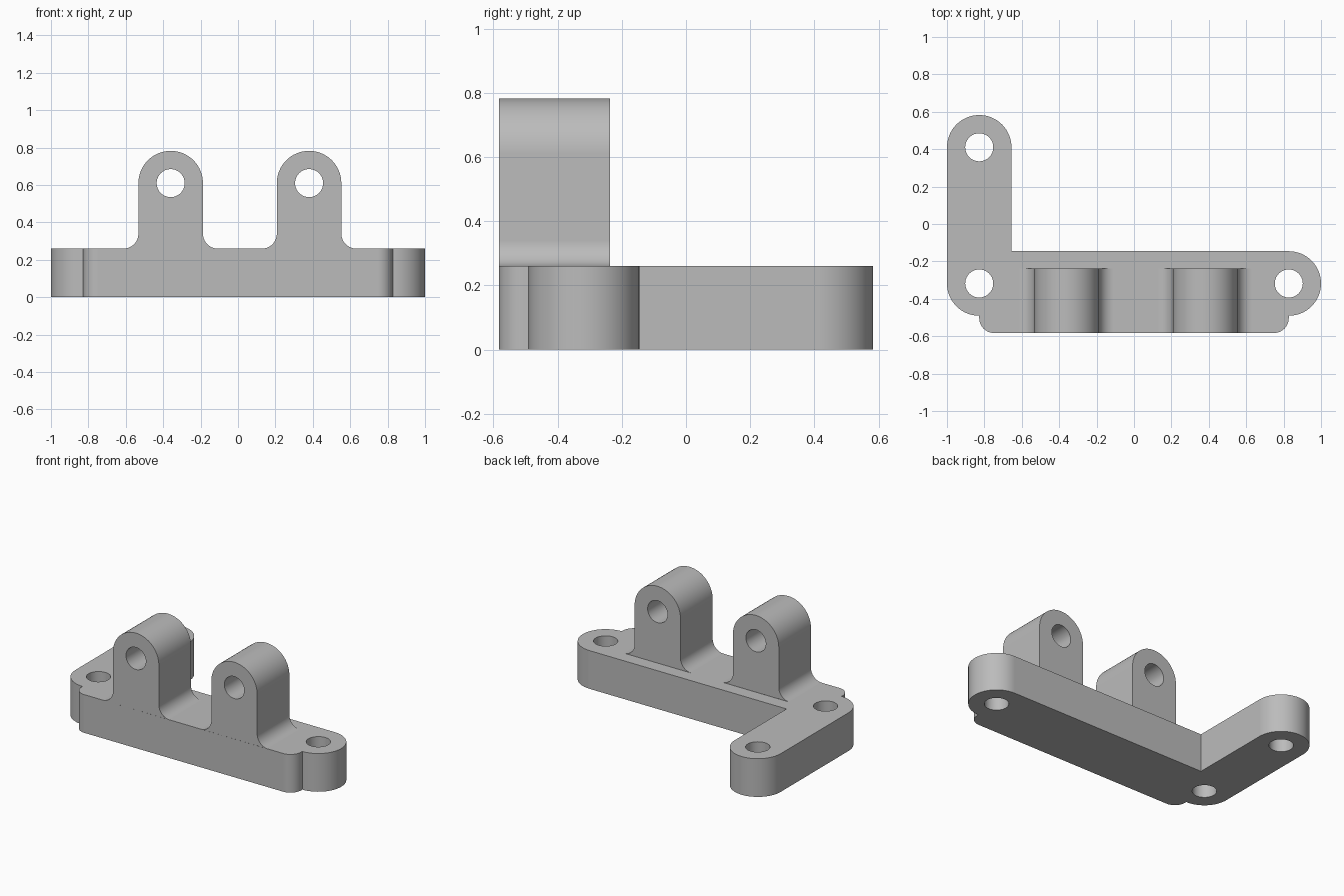
import bpy, bmesh
from math import sin, cos, radians, pi
from mathutils import Matrix

cube = bpy.data.objects.get("Cube")
if cube:
    bpy.data.objects.remove(cube)

BASE_H = 0.26      # plate thickness
R = 0.1725         # boss and lug radius
HOLE = 0.075
FILLET = 0.08
FRONT, LUG_BACK = -0.583, -0.237
BOSS_X, BOSS_Y, ARM_Y = 0.8275, -0.318, 0.41
LUG_Z = 0.61

grey = bpy.data.materials.new("grey")
grey.use_nodes = True
colour = (0.5, 0.5, 0.5, 1)
grey.diffuse_color = colour
grey.node_tree.nodes["Principled BSDF"].inputs["Base Color"].default_value = colour


def arc(x, y, r, a, b, steps=16):
    angles = [radians(a + (b - a) * i / steps) for i in range(steps + 1)]
    return [(x + r * cos(t), y + r * sin(t)) for t in angles]


def circle(x, y):
    return arc(x, y, HOLE, 0, 360, 40)[:-1]


def plate(name, loops, depth, matrix):
    """Fill an outline with holes, thicken it, and return a mesh object."""
    curve = bpy.data.curves.new(name, "CURVE")
    curve.dimensions = "2D"
    curve.fill_mode = "BOTH"
    curve.extrude = depth / 2
    for loop in loops:
        spline = curve.splines.new("POLY")
        spline.points.add(len(loop) - 1)
        for point, (x, y) in zip(spline.points, loop):
            point.co = (x, y, 0, 1)
        spline.use_cyclic_u = True
    temp = bpy.data.objects.new(name + "_outline", curve)
    bpy.context.collection.objects.link(temp)
    bpy.context.view_layer.update()
    graph = bpy.context.evaluated_depsgraph_get()
    mesh = bpy.data.meshes.new_from_object(temp.evaluated_get(graph))
    bpy.data.objects.remove(temp)
    bm = bmesh.new()
    bm.from_mesh(mesh)
    bmesh.ops.remove_doubles(bm, verts=bm.verts, dist=0.0005)
    bmesh.ops.transform(bm, matrix=matrix, verts=bm.verts)
    bmesh.ops.recalc_face_normals(bm, faces=bm.faces)
    bm.to_mesh(mesh)
    bm.free()
    mesh.materials.clear()
    mesh.materials.append(grey)
    obj = bpy.data.objects.new(name, mesh)
    bpy.context.collection.objects.link(obj)
    return obj


# L-shaped base with three bolt holes and a rounded front block
corner_x, corner_y = BOSS_X - FILLET, FRONT + FILLET
outline = (arc(corner_x, corner_y, FILLET, -90, 0)
           + arc(BOSS_X, BOSS_Y, R, -90, 90, 32)
           + [(R - BOSS_X, BOSS_Y + R)]
           + arc(-BOSS_X, ARM_Y, R, 0, 180, 32)
           + arc(-BOSS_X, BOSS_Y, R, 180, 270)
           + arc(-corner_x, corner_y, FILLET, 180, 270))
holes = [circle(BOSS_X, BOSS_Y), circle(-BOSS_X, BOSS_Y), circle(-BOSS_X, ARM_Y)]
bracket = plate("bracket_base", [outline] + holes, BASE_H,
                Matrix.Translation((0, 0, BASE_H / 2)))

# Upright lugs with filleted feet, merged into the base
upright = (Matrix.Translation((0, (FRONT + LUG_BACK) / 2, 0))
           @ Matrix.Rotation(pi / 2, 4, "X"))
foot = R + FILLET
for name, x in (("right_lug", -0.36), ("left_lug", 0.38)):
    profile = ([(x - foot, BASE_H / 2), (x + foot, BASE_H / 2)]
               + arc(x + foot, BASE_H + FILLET, FILLET, 270, 180)
               + arc(x, LUG_Z, R, 0, 180, 32)
               + arc(x - foot, BASE_H + FILLET, FILLET, 0, -90))
    lug = plate(name, [profile, circle(x, LUG_Z)], LUG_BACK - FRONT, upright)
    lug.hide_render = True
    union = bracket.modifiers.new(name, "BOOLEAN")
    union.operation = "UNION"
    union.solver = "EXACT"
    union.object = lug

# Bake the union, then remove the helper lugs
bpy.context.view_layer.update()
graph = bpy.context.evaluated_depsgraph_get()
merged = bpy.data.meshes.new_from_object(bracket.evaluated_get(graph))
for modifier in list(bracket.modifiers):
    bpy.data.objects.remove(modifier.object)
bracket.modifiers.clear()
bracket.data = merged
bracket.name = "bracket"

# Clean up flat faces and shade
bm = bmesh.new()
bm.from_mesh(merged)
bmesh.ops.remove_doubles(bm, verts=bm.verts, dist=0.0005)
bmesh.ops.dissolve_limit(bm, angle_limit=radians(0.5), verts=bm.verts, edges=bm.edges)
bm.to_mesh(merged)
bm.free()
bpy.ops.object.select_all(action="DESELECT")
bracket.select_set(True)
bpy.context.view_layer.objects.active = bracket
bpy.ops.object.shade_smooth_by_angle(angle=radians(30))
weighted = bracket.modifiers.new("weighted_normals", "WEIGHTED_NORMAL")
weighted.keep_sharp = True
